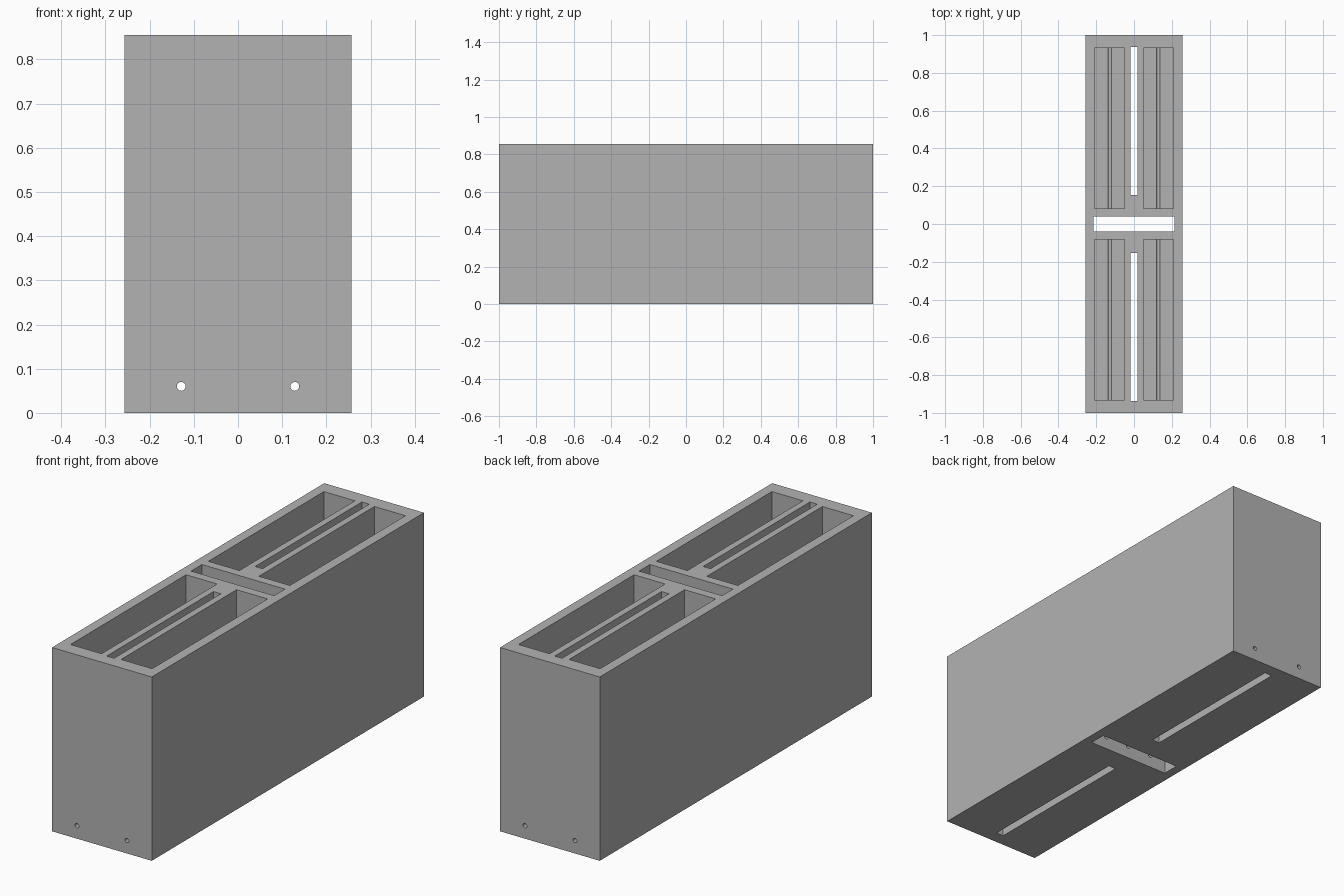
import bpy
import math

if "Cube" in bpy.data.objects:
    bpy.data.objects.remove(bpy.data.objects["Cube"], do_unlink=True)

WIDTH, LENGTH, HEIGHT = 0.513, 2.0, 0.855
FLOOR = 0.06   # pocket floor, level with the rod hole axes

grey = bpy.data.materials.new("plain grey")
grey.use_nodes = True
GREY = (0.45, 0.45, 0.45, 1)
grey.diffuse_color = GREY
grey.node_tree.nodes["Principled BSDF"].inputs["Base Color"].default_value = GREY


def box(name, x, y, z):
    """Box spanning the given (low, high) ranges."""
    spans = (x, y, z)
    bpy.ops.mesh.primitive_cube_add(size=1, location=[(a + b) / 2 for a, b in spans])
    ob = bpy.context.object
    ob.name = name
    ob.scale = [b - a for a, b in spans]
    bpy.ops.object.transform_apply(location=True, rotation=True, scale=True)
    ob.data.materials.append(grey)
    return ob


def rod(name, x, length):
    """Round cutter along y at the floor level."""
    bpy.ops.mesh.primitive_cylinder_add(vertices=24, radius=0.01, depth=length,
                                        location=(x, 0, FLOOR),
                                        rotation=(math.pi / 2, 0, 0))
    ob = bpy.context.object
    ob.name = name
    bpy.ops.object.transform_apply(location=True, rotation=True, scale=True)
    ob.data.materials.append(grey)
    return ob


def carve(body, cutter):
    """Cut one shape out of the body and discard the cutter."""
    cutter.hide_render = True
    mod = body.modifiers.new("carve", "BOOLEAN")
    mod.operation = "DIFFERENCE"
    mod.solver = "EXACT"
    mod.object = cutter
    bpy.context.view_layer.objects.active = body
    bpy.ops.object.modifier_apply(modifier=mod.name)
    bpy.data.objects.remove(cutter, do_unlink=True)


def span(sign, near, far):
    return tuple(sorted((sign * near, sign * far)))


block = box("block_body", (-WIDTH / 2, WIDTH / 2), (-LENGTH / 2, LENGTH / 2), (0, HEIGHT))
through = (-0.1, HEIGHT + 0.1)

# Four deep pockets, open at the top
for sx in (-1, 1):
    for sy in (-1, 1):
        carve(block, box("pocket_cutter", span(sx, 0.05, 0.21), span(sy, 0.082, 0.931),
                         (FLOOR, HEIGHT + 0.1)))

# Narrow lengthwise slots and the cross slot, open top and bottom
for sy in (-1, 1):
    carve(block, box("long_slot_cutter", (-0.019, 0.019), span(sy, 0.153, 0.938), through))
carve(block, box("cross_slot_cutter", (-0.214, 0.214), (-0.04, 0.04), through))

# Rod holes: two run end to end, a short one links the slots
for x in (-0.1285, 0.1285):
    carve(block, rod("rod_hole_cutter", x, LENGTH + 0.2))
carve(block, rod("link_hole_cutter", 0, 0.4))
